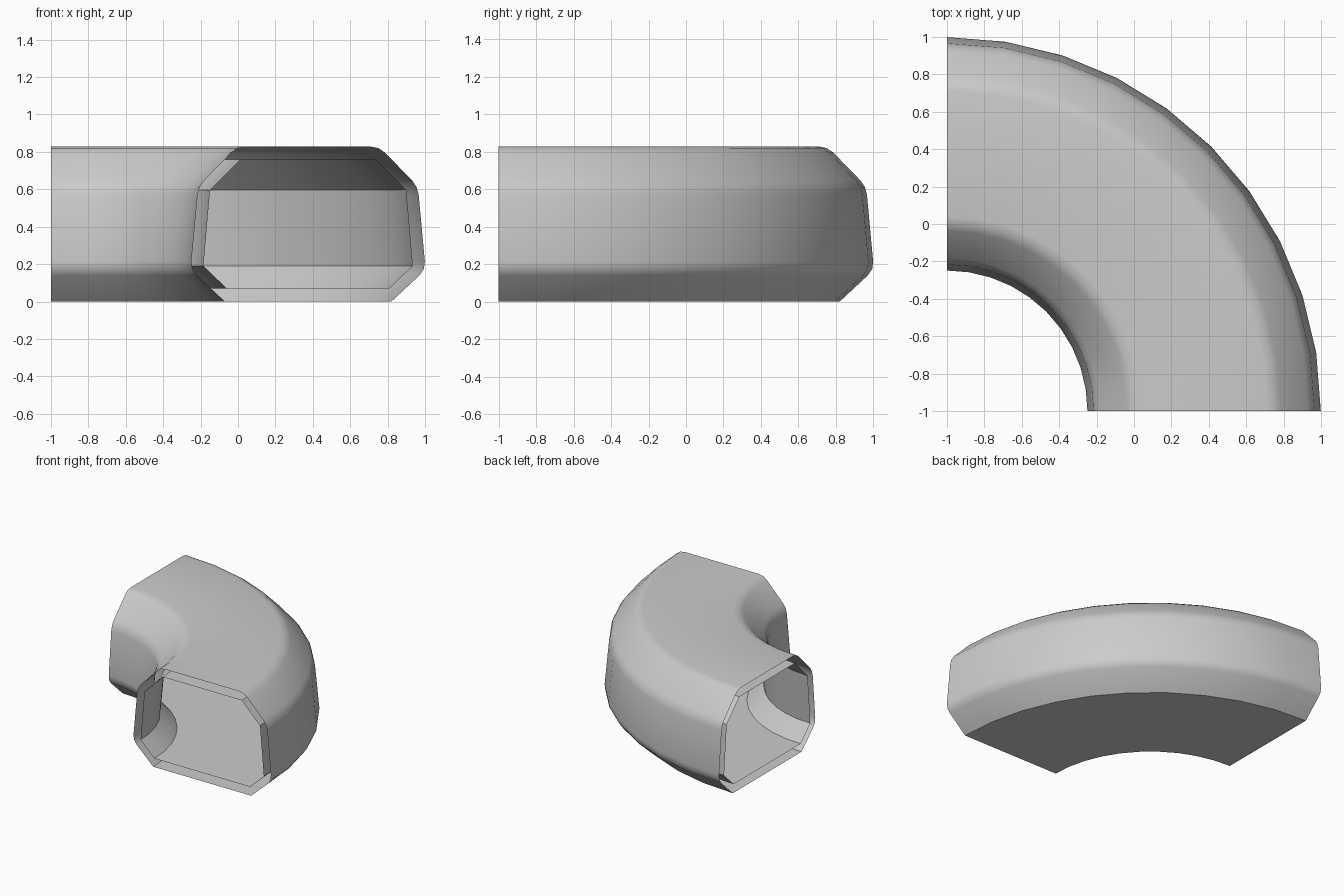
import bpy, bmesh
from math import cos, sin, pi
from mathutils import Vector

if "Cube" in bpy.data.objects:
    bpy.data.objects.remove(bpy.data.objects["Cube"])

SEGMENTS = 10          # 9 degree steps around the quarter bend
MID = 0.375            # x of the passage centre line at the front opening


def mirrored(half):
    """Closed profile from its outer half, listed bottom to top."""
    return half + [(2 * MID - x, z) for x, z in reversed(half)]


def rounded(points, corners, size):
    """Replace the chosen corners by small three-point curves."""
    out = []
    for i, p in enumerate(points):
        p = Vector(p)
        if i not in corners:
            out.append(p)
            continue
        a = p + (Vector(points[i - 1]) - p).normalized() * size
        b = p + (Vector(points[(i + 1) % len(points)]) - p).normalized() * size
        out += [a, a * 0.25 + p * 0.5 + b * 0.25, b]
    return out


def sweep(name, profile, flip=False):
    """Sweep a profile a quarter turn about the corner (-1, -1), ends open."""
    bm = bmesh.new()
    rings = []
    for s in range(SEGMENTS + 1):
        a = pi / 2 * s / SEGMENTS
        rings.append([bm.verts.new(((x + 1) * cos(a) - 1, (x + 1) * sin(a) - 1, z))
                      for x, z in profile])
    n = len(profile)
    for r0, r1 in zip(rings, rings[1:]):
        for i in range(n):
            j = (i + 1) % n
            face = [r0[i], r1[i], r1[j], r0[j]]
            bm.faces.new(face if flip else face[::-1])
    mesh = bpy.data.meshes.new(name)
    bm.to_mesh(mesh)
    bm.free()
    # make the outer skin face out and the lining face in
    obj = bpy.data.objects.new(name, mesh)
    bpy.context.collection.objects.link(obj)
    bpy.ops.object.select_all(action='DESELECT')
    obj.select_set(True)
    bpy.context.view_layer.objects.active = obj
    bpy.ops.object.shade_smooth_by_angle(angle=pi / 6)
    return obj


# Outer skin: sharp floor edges, softened wall and roof edges
outer = mirrored([(0.82, 0.0), (1.003, 0.17), (0.962, 0.615), (0.755, 0.828)])
sweep("outer_shell", rounded(outer, {1, 2, 3, 4, 5, 6}, 0.045), flip=True)

# Inner lining: crisp chamfers, separated from the skin by a gap
inner = mirrored([(0.81, 0.07), (0.935, 0.19), (0.90, 0.595), (0.735, 0.76)])
sweep("inner_lining", inner)
